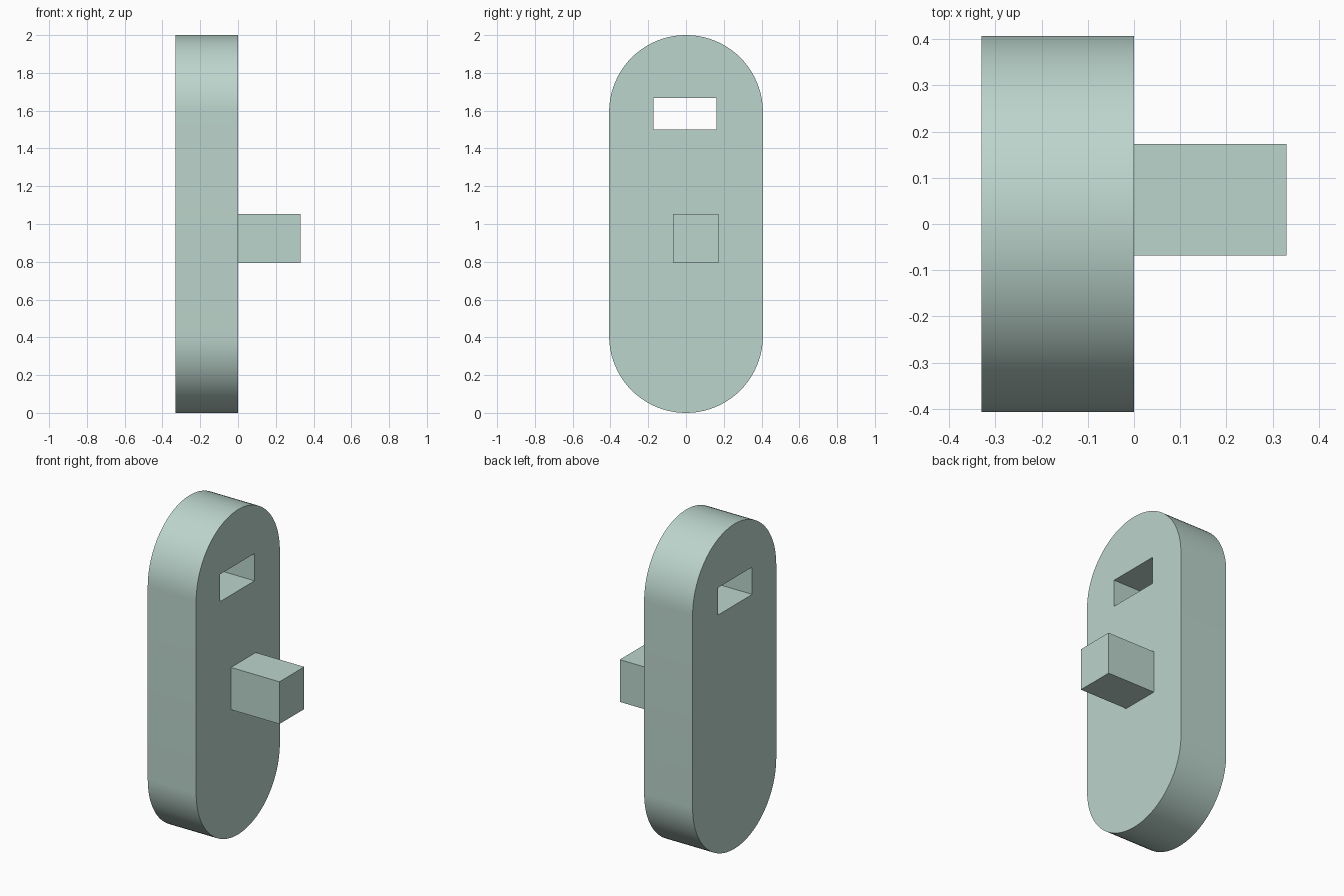
import bpy, bmesh, math

if "Cube" in bpy.data.objects:
    bpy.data.objects.remove(bpy.data.objects["Cube"])

DEPTH = 0.33      # slab thickness and peg length
R = 0.407         # rounded end radius
SEG = 48          # segments per rounded end

mat = bpy.data.materials.new("pale_green")
mat.diffuse_color = (0.5, 0.66, 0.6, 1)
mat.use_nodes = True
mat.node_tree.nodes["Principled BSDF"].inputs["Base Color"].default_value = mat.diffuse_color


def add_object(name, bm):
    bmesh.ops.recalc_face_normals(bm, faces=bm.faces)
    mesh = bpy.data.meshes.new(name)
    bm.to_mesh(mesh)
    bm.free()
    obj = bpy.data.objects.new(name, mesh)
    bpy.context.collection.objects.link(obj)
    mesh.materials.append(mat)
    return obj


def prism(name, outline, x0, x1):
    """Extrude a closed (y, z) outline along x."""
    bm = bmesh.new()
    face = bm.faces.new([bm.verts.new((x0, y, z)) for y, z in outline])
    ext = bmesh.ops.extrude_face_region(bm, geom=[face])["geom"]
    verts = [g for g in ext if isinstance(g, bmesh.types.BMVert)]
    bmesh.ops.translate(bm, verts=verts, vec=(x1 - x0, 0, 0))
    return add_object(name, bm)


def rect(y0, y1, z0, z1):
    return [(y0, z0), (y1, z0), (y1, z1), (y0, z1)]


# Slab with rounded top and bottom
outline = []
for centre_z, start in ((2 - R, 0), (R, math.pi)):
    for i in range(SEG + 1):
        a = start + math.pi * i / SEG
        outline.append((R * math.cos(a), centre_z + R * math.sin(a)))
slab = prism("slab", outline, -DEPTH, 0)

# Rectangular slot through the slab
cutter = prism("slot_cutter", rect(-0.173, 0.161, 1.5, 1.668), -DEPTH - 0.1, 0.1)
cutter.hide_render = True
cut = slab.modifiers.new("slot", "BOOLEAN")
cut.operation = "DIFFERENCE"
cut.solver = "EXACT"
cut.object = cutter
bpy.context.view_layer.objects.active = slab
slab.select_set(True)
bpy.ops.object.modifier_apply(modifier=cut.name)
bpy.data.objects.remove(cutter)
bpy.ops.object.shade_smooth_by_angle(angle=math.radians(30))

# Square peg on the +x face
prism("peg", rect(-0.068, 0.173, 0.794, 1.054), 0, DEPTH)
